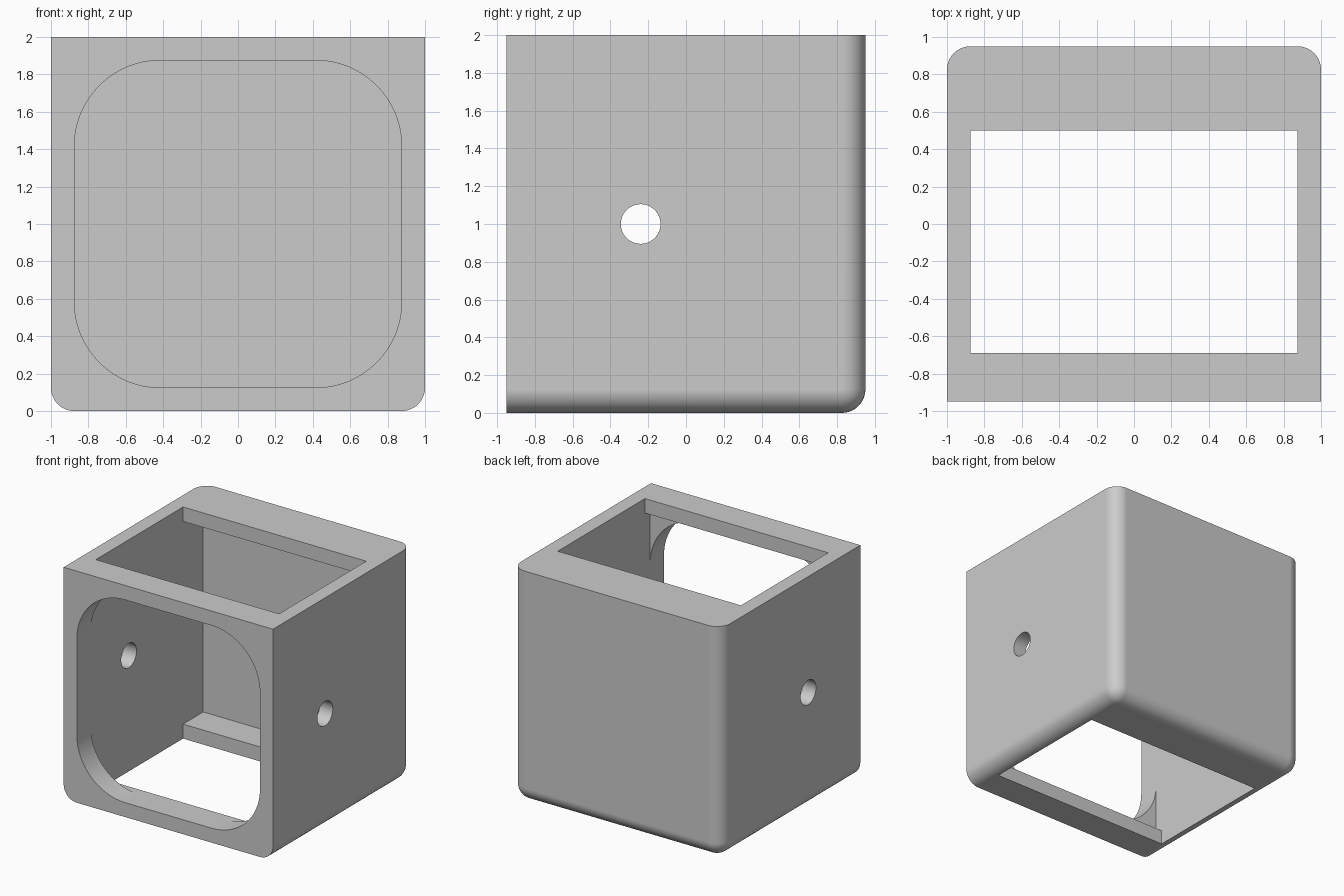
import bpy
import bmesh
from math import pi

default = bpy.data.objects.get("Cube")
if default:
    bpy.data.objects.remove(default, do_unlink=True)

grey = bpy.data.materials.new("plain_grey")
grey.use_nodes = True
colour = (0.6, 0.6, 0.6, 1)
grey.diffuse_color = colour
grey.node_tree.nodes["Principled BSDF"].inputs["Base Color"].default_value = colour

WALL = 0.125          # side, top and bottom thickness, and outer rounding
INNER = 1 - WALL      # half width of every inside cut


def box(name, low, high, pick=None, radius=0, segments=1):
    """Box between two corners; edges chosen by pick(a, b) are rounded."""
    bm = bmesh.new()
    bmesh.ops.create_cube(bm, size=1)
    for v in bm.verts:
        v.co = [(a + b) / 2 + c * (b - a) for a, b, c in zip(low, high, v.co)]
    if pick:
        edges = [e for e in bm.edges if pick(e.verts[0].co, e.verts[1].co)]
        bmesh.ops.bevel(bm, geom=edges, offset=radius, segments=segments,
                        profile=0.5, affect='EDGES')
    mesh = bpy.data.meshes.new(name)
    bm.to_mesh(mesh)
    bm.free()
    ob = bpy.data.objects.new(name, mesh)
    bpy.context.collection.objects.link(ob)
    mesh.materials.append(grey)
    return ob


# Outer housing: rounded along the bottom sides, bottom back and back uprights
def outer_edge(a, b):
    bottom = a.z < 0.01 and b.z < 0.01
    back = a.y > 0.9 and b.y > 0.9
    along_y = abs(a.y - b.y) > 0.1
    upright = abs(a.z - b.z) > 0.1
    return (bottom and (along_y or back)) or (back and upright)


housing = box("housing", (-1, -0.95, 0), (1, 0.95, 2), outer_edge, WALL, 10)

# Main cavity, the vertical opening, and the rounded front window
cutters = [
    box("cavity_cutter", (-INNER, -0.76, WALL), (INNER, 0.775, 2 - WALL)),
    box("vertical_cutter", (-INNER, -0.69, -0.5), (INNER, 0.5, 2.5)),
    box("window_cutter", (-INNER, -1.5, WALL), (INNER, -0.3, 2 - WALL),
        lambda a, b: abs(a.y - b.y) > 0.1, 0.46, 16),
]

# Round hole through both side walls
bpy.ops.mesh.primitive_cylinder_add(vertices=48, radius=0.105, depth=3,
                                    location=(0, -0.24, 1), rotation=(0, pi / 2, 0))
hole = bpy.context.object
hole.name = "side_hole_cutter"
hole.data.materials.append(grey)
cutters.append(hole)

# Cut everything, then discard the cutters
bpy.ops.object.select_all(action='DESELECT')
housing.select_set(True)
bpy.context.view_layer.objects.active = housing
for cutter in cutters:
    cutter.hide_render = True
    mod = housing.modifiers.new(cutter.name, 'BOOLEAN')
    mod.operation = 'DIFFERENCE'
    mod.solver = 'EXACT'
    mod.object = cutter
    bpy.ops.object.modifier_apply(modifier=mod.name)
    bpy.data.objects.remove(cutter, do_unlink=True)

bpy.ops.object.shade_smooth_by_angle(angle=pi / 6)
normals = housing.modifiers.new("even_shading", 'WEIGHTED_NORMAL')
normals.keep_sharp = True
